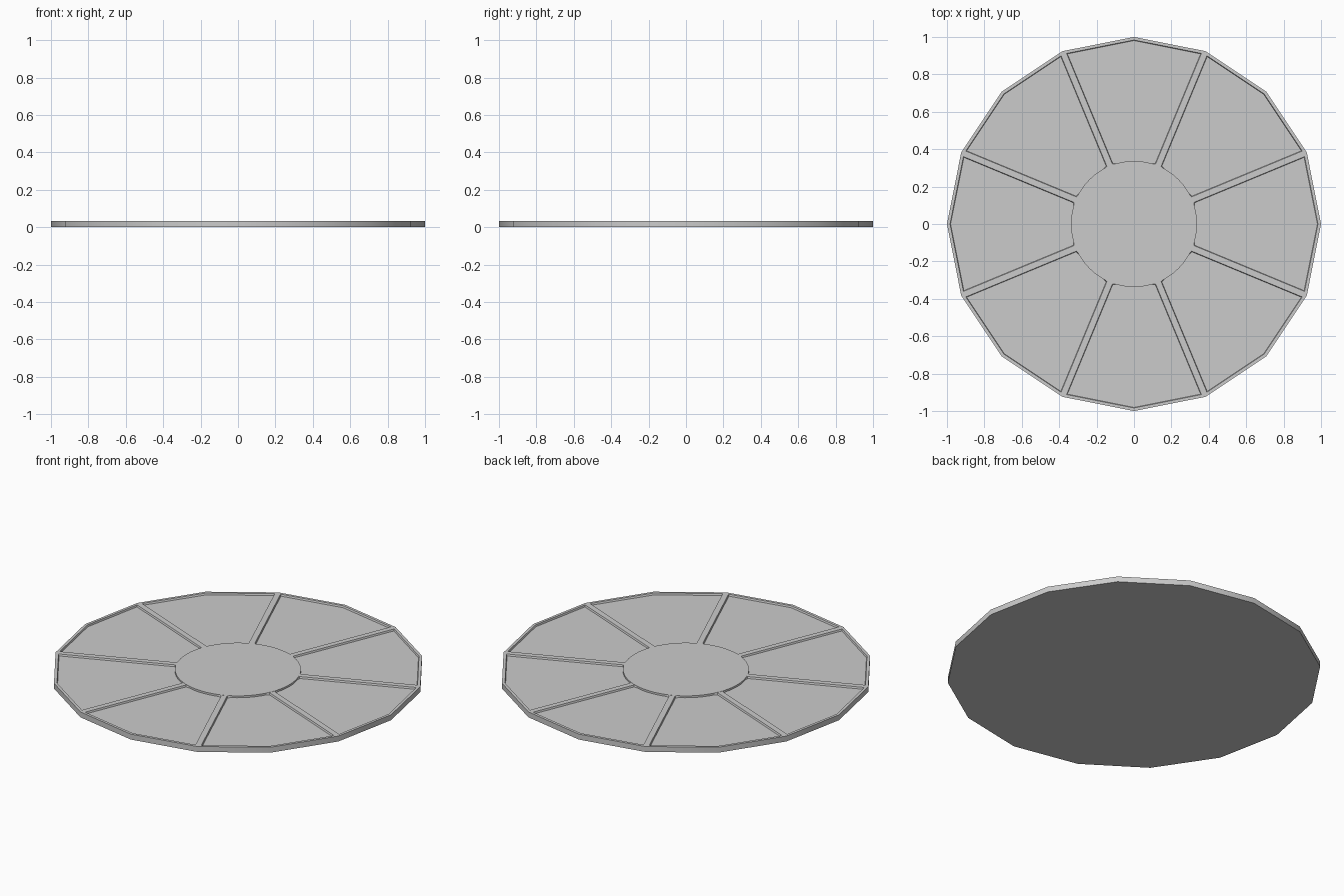
import bpy, bmesh, math

if "Cube" in bpy.data.objects:
    bpy.data.objects.remove(bpy.data.objects["Cube"])

SIDES, TOP = 16, 0.032
HUB_R = 0.33


def finish(bm, name):
    bmesh.ops.recalc_face_normals(bm, faces=bm.faces[:])
    mesh = bpy.data.meshes.new(name)
    bm.to_mesh(mesh)
    bm.free()
    obj = bpy.data.objects.new(name, mesh)
    bpy.context.collection.objects.link(obj)
    bpy.ops.object.select_all(action='DESELECT')
    obj.select_set(True)
    bpy.context.view_layer.objects.active = obj
    bpy.ops.object.shade_smooth_by_angle(angle=math.radians(30))
    return obj


def ring(bm, count, radius, z, start=0.0):
    return [bm.verts.new((radius * math.cos(start + i * math.tau / count),
                          radius * math.sin(start + i * math.tau / count), z))
            for i in range(count)]


# Sixteen-sided plate, its top split into eight sectors around an octagon
bm = bmesh.new()
low = ring(bm, SIDES, 1.0, 0.0)
high = ring(bm, SIDES, 1.0, TOP)
inner = ring(bm, 8, HUB_R, TOP, math.pi / 8)
bm.faces.new(low[::-1])
for i in range(SIDES):
    j = (i + 1) % SIDES
    bm.faces.new((low[i], low[j], high[j], high[i]))
bm.faces.new(inner)
panels = []
for k in range(8):
    a, b, c = [high[(2 * k + 1 + n) % SIDES] for n in range(3)]
    panels.append(bm.faces.new((a, b, c, inner[(k + 1) % 8], inner[k])))
bm.normal_update()

# Sunken panels leaving the rim and spokes standing
bmesh.ops.inset_individual(bm, faces=panels, thickness=0.016, use_even_offset=True)
bmesh.ops.inset_individual(bm, faces=panels, thickness=0.003, depth=-0.01,
                           use_even_offset=True)
finish(bm, "spoked_plate")

# Round hub cap
bm = bmesh.new()
low = ring(bm, 64, 0.337, 0.012)
high = ring(bm, 64, 0.337, TOP + 0.001)
bm.faces.new(low[::-1])
bm.faces.new(high)
for i in range(64):
    j = (i + 1) % 64
    bm.faces.new((low[i], low[j], high[j], high[i]))
finish(bm, "hub_cap")
